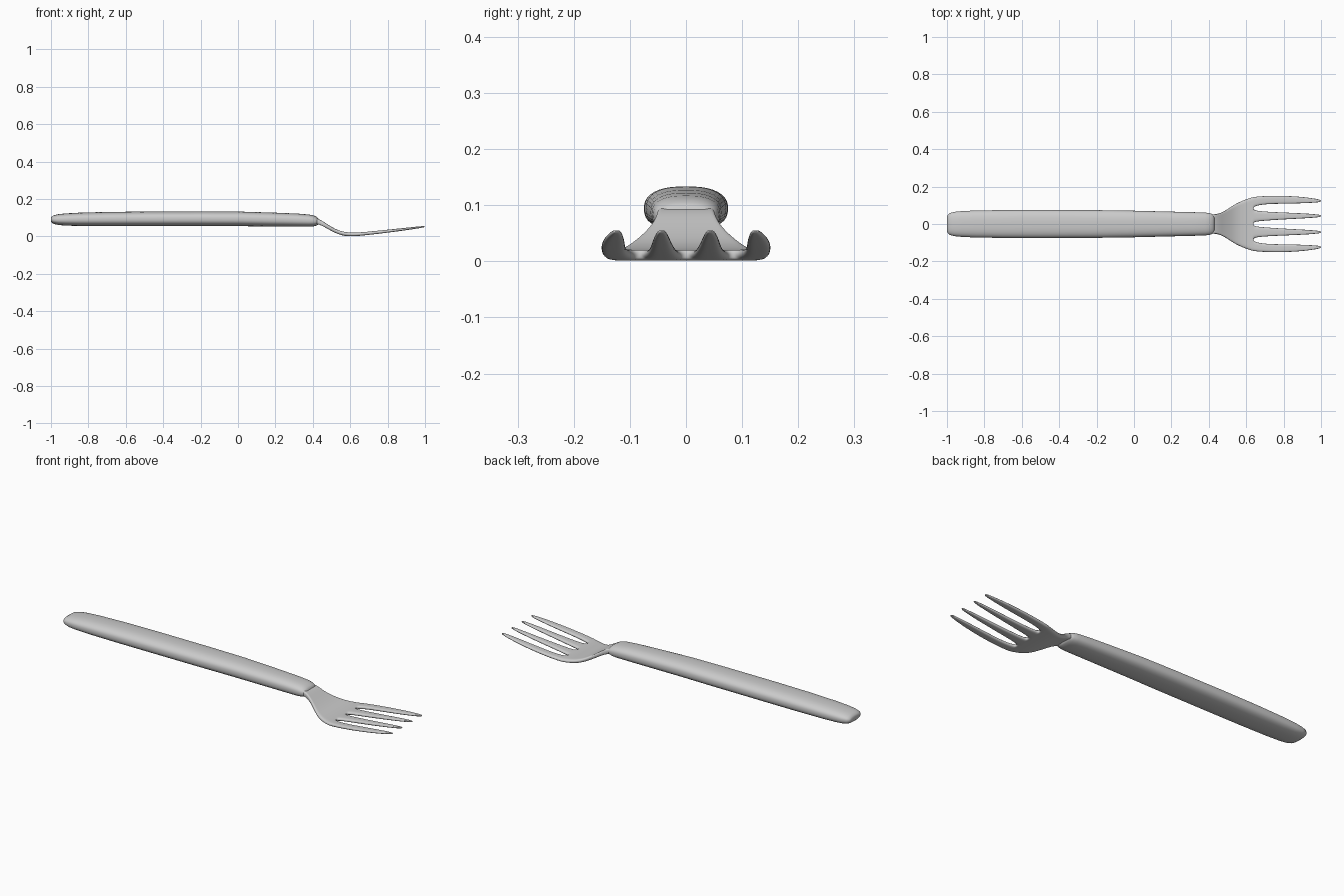
import bpy, bmesh, math

if "Cube" in bpy.data.objects:
    bpy.data.objects.remove(bpy.data.objects["Cube"])


def finish(bm, name):
    bmesh.ops.recalc_face_normals(bm, faces=bm.faces)
    mesh = bpy.data.meshes.new(name)
    bm.to_mesh(mesh)
    bm.free()
    for p in mesh.polygons:
        p.use_smooth = True
    ob = bpy.data.objects.new(name, mesh)
    bpy.context.collection.objects.link(ob)
    return ob


# Handle: rounded cross-sections lofted along x (x, half width, bottom z, top z)
sections = [
    (-1.0, .040, .080, .099), (-.996, .049, .074, .106), (-.985, .058, .067, .113),
    (-.96, .065, .061, .119), (-.92, .069, .058, .123), (-.85, .072, .056, .127),
    (-.7, .0745, .055, .131), (-.5, .075, .055, .133), (-.2, .074, .055, .1335),
    (0, .071, .055, .133), (.2, .066, .053, .127), (.32, .063, .052, .122),
    (.38, .061, .052, .117), (.405, .058, .054, .112), (.42, .053, .058, .105),
    (.43, .044, .064, .096)]
SIDES, POWER = 40, 2 / 2.5
bm = bmesh.new()
rings = []
for x, w, lo, hi in sections:
    ring = []
    for i in range(SIDES):
        a = 2 * math.pi * i / SIDES
        c, s = math.cos(a), math.sin(a)
        y = w * math.copysign(abs(c) ** POWER, c)
        z = (lo + hi) / 2 + (hi - lo) / 2 * math.copysign(abs(s) ** POWER, s)
        ring.append(bm.verts.new((x, y, z)))
    rings.append(ring)
for r0, r1 in zip(rings, rings[1:]):
    for i in range(SIDES):
        j = (i + 1) % SIDES
        bm.faces.new((r0[i], r0[j], r1[j], r1[i]))
bm.faces.new(rings[0])
bm.faces.new(rings[-1])
handle = finish(bm, "handle")
handle.data.set_sharp_from_angle(angle=math.radians(60))

# Head: x, middle slot half width, inner tine edge, outer tine inner edge,
# outer half width, centre z, thickness
rows = [
    (.405, 0, .028, .028, .052, .086, .030), (.44, 0, .028, .028, .052, .076, .028),
    (.47, 0, .034, .034, .062, .058, .024), (.50, 0, .043, .043, .080, .040, .022),
    (.54, 0, .057, .057, .107, .020, .021), (.58, 0, .069, .069, .126, .0115, .021),
    (.62, 0, .079, .079, .140, .0105, .019), (.637, 0, .083, .083, .145, .0115, .019),
    (.645, .012, .073, .095, .146, .012, .018), (.70, .017, .067, .106, .151, .017, .017),
    (.80, .024, .062, .108, .152, .028, .016), (.90, .029, .058, .110, .146, .040, .013),
    (.97, .034, .053, .114, .136, .049, .010), (1.0, .038, .048, .118, .129, .053, .007)]
bm = bmesh.new()
cache = {}


def vert(row, y, layer):
    x, zc, t = row[0], row[5], row[6]
    key = (x, round(y, 5), layer)
    if key not in cache:
        cache[key] = bm.verts.new((x, y, zc + layer * t / 2))
    return cache[key], (row, y)


def strips(row):
    _, s, a, b, w = row[:5]
    return [[lo + (hi - lo) * k / 2 for k in range(3)]
            for lo, hi in ((-w, -b), (-a, -s), (s, a), (b, w))]


# Top and bottom skins, sharing points in the palm and splitting into four tines
edges = {}
for r0, r1 in zip(rows, rows[1:]):
    for s0, s1 in zip(strips(r0), strips(r1)):
        for k in range(2):
            quad = [(r0, s0[k]), (r1, s1[k]), (r1, s1[k + 1]), (r0, s0[k + 1])]
            for layer in (1, -1):
                bm.faces.new([vert(r, y, layer)[0] for r, y in quad])
            for p, q in zip(quad, quad[1:] + quad[:1]):
                edges[(p[0][0], round(p[1], 5), q[0][0], round(q[1], 5))] = (p, q)

# Rim wall along every open edge
for (x0, y0, x1, y1), (p, q) in edges.items():
    if (x1, y1, x0, y0) not in edges:
        bm.faces.new((vert(*p, 1)[0], vert(*q, 1)[0], vert(*q, -1)[0], vert(*p, -1)[0]))
head = finish(bm, "fork_head")
sub = head.modifiers.new("smooth", 'SUBSURF')
sub.levels = sub.render_levels = 3
